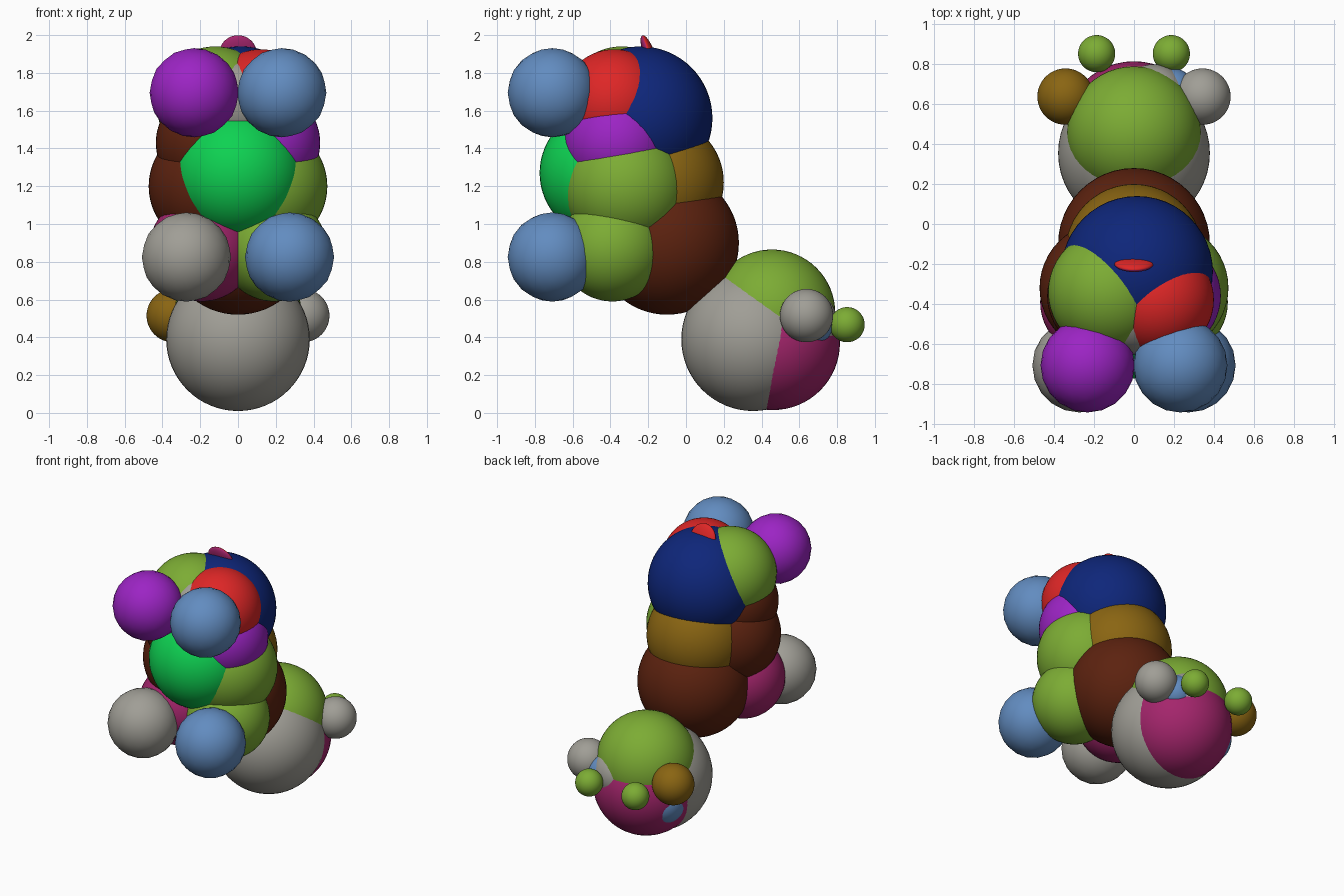
import bpy, bmesh, math
from mathutils import Matrix

cube = bpy.data.objects.get("Cube")
if cube:
    bpy.data.objects.remove(cube, do_unlink=True)


def material(name, rgb):
    lin = [(c / 255 / 12.92) if c < 11 else ((c / 255 + 0.055) / 1.055) ** 2.4 for c in rgb]
    m = bpy.data.materials.new(name)
    m.use_nodes = True
    m.diffuse_color = (*lin, 1)
    m.node_tree.nodes["Principled BSDF"].inputs["Base Color"].default_value = (*lin, 1)
    return m


COL = {n: material(n, c) for n, c in {
    "leaf_green": (124, 172, 52), "warm_grey": (160, 158, 150), "steel_blue": (98, 140, 192),
    "purple": (156, 36, 196), "red": (222, 38, 38), "navy": (14, 38, 122),
    "emerald": (14, 210, 82), "brown": (92, 34, 15), "gold_brown": (138, 101, 18),
    "magenta": (164, 37, 108)}.items()}


def ball(name, colour, loc, r, low=False):
    """Smooth ball; low gives the coarser faceted outline."""
    bm = bmesh.new()
    if low:
        bmesh.ops.create_icosphere(bm, subdivisions=3, radius=r)
    else:
        bmesh.ops.create_uvsphere(bm, u_segments=48, v_segments=32, radius=r)
    for f in bm.faces:
        f.smooth = True
    me = bpy.data.meshes.new(name)
    bm.to_mesh(me)
    bm.free()
    ob = bpy.data.objects.new(name, me)
    ob.location = loc
    me.materials.append(COL[colour])
    bpy.context.collection.objects.link(ob)
    return ob


def pair(name, left_colour, right_colour, loc, r, low=False):
    """Mirrored balls, left side on +x."""
    x, y, z = loc
    ball("left_" + name, left_colour, (x, y, z), r, low)
    ball("right_" + name, right_colour, (-x, y, z), r, low)


# Hands and feet
pair("hand", "steel_blue", "purple", (0.232, -0.708, 1.695), 0.236, True)
pair("foot", "steel_blue", "warm_grey", (0.273, -0.708, 0.825), 0.236, True)

# Hips
ball("hips_back", "brown", (0, -0.10, 0.90), 0.38)
pair("thigh", "leaf_green", "magenta", (0.19, -0.39, 0.87), 0.28)

# Torso
ball("belly", "emerald", (0, -0.43, 1.27), 0.345)
ball("torso_back", "gold_brown", (0, -0.145, 1.22), 0.345)
pair("flank", "leaf_green", "brown", (0.143, -0.32, 1.20), 0.33)
pair("shoulder", "purple", "brown", (0.15, -0.36, 1.43), 0.285)

# Head
ball("head_back", "navy", (0.015, -0.24, 1.56), 0.38)
ball("head_left", "red", (0.12, -0.38, 1.645), 0.28)
ball("head_right", "leaf_green", (-0.12, -0.34, 1.63), 0.31)
ball("face", "warm_grey", (0, -0.42, 1.64), 0.235)

# Crest: thin disc leaning forward, front and back differently coloured
crest = ball("crest", "red", (0, -0.195, 1.90), 1.0)
crest.data.transform(Matrix.Rotation(math.radians(20), 4, 'X') @ Matrix.Diagonal((0.1, 0.03, 0.105, 1)))
crest.data.materials.append(COL["magenta"])
tilt = math.radians(20)
for p in crest.data.polygons:
    if p.center.y * math.cos(tilt) + p.center.z * math.sin(tilt) < 0:
        p.material_index = 1

# Rear ball
ball("rear_base", "warm_grey", (0, 0.355, 0.39), 0.38)
ball("rear_top", "leaf_green", (0, 0.455, 0.53), 0.335)
ball("rear_end", "magenta", (0, 0.46, 0.37), 0.355)

# Small patches on the rear ball
ball("rear_patch_right", "steel_blue", (-0.184, 0.538, 0.314), 0.16)
ball("rear_patch_middle", "warm_grey", (0.10, 0.62, 0.48), 0.18)
ball("rear_patch_left", "steel_blue", (0.19, 0.66, 0.475), 0.12)
ball("rear_patch_side", "purple", (0.156, 0.604, 0.418), 0.143)

# Knobs on the rear ball
pair("rear_knob", "warm_grey", "gold_brown", (0.343, 0.638, 0.515), 0.141)
pair("rear_tip", "leaf_green", "leaf_green", (0.187, 0.853, 0.467), 0.093)
